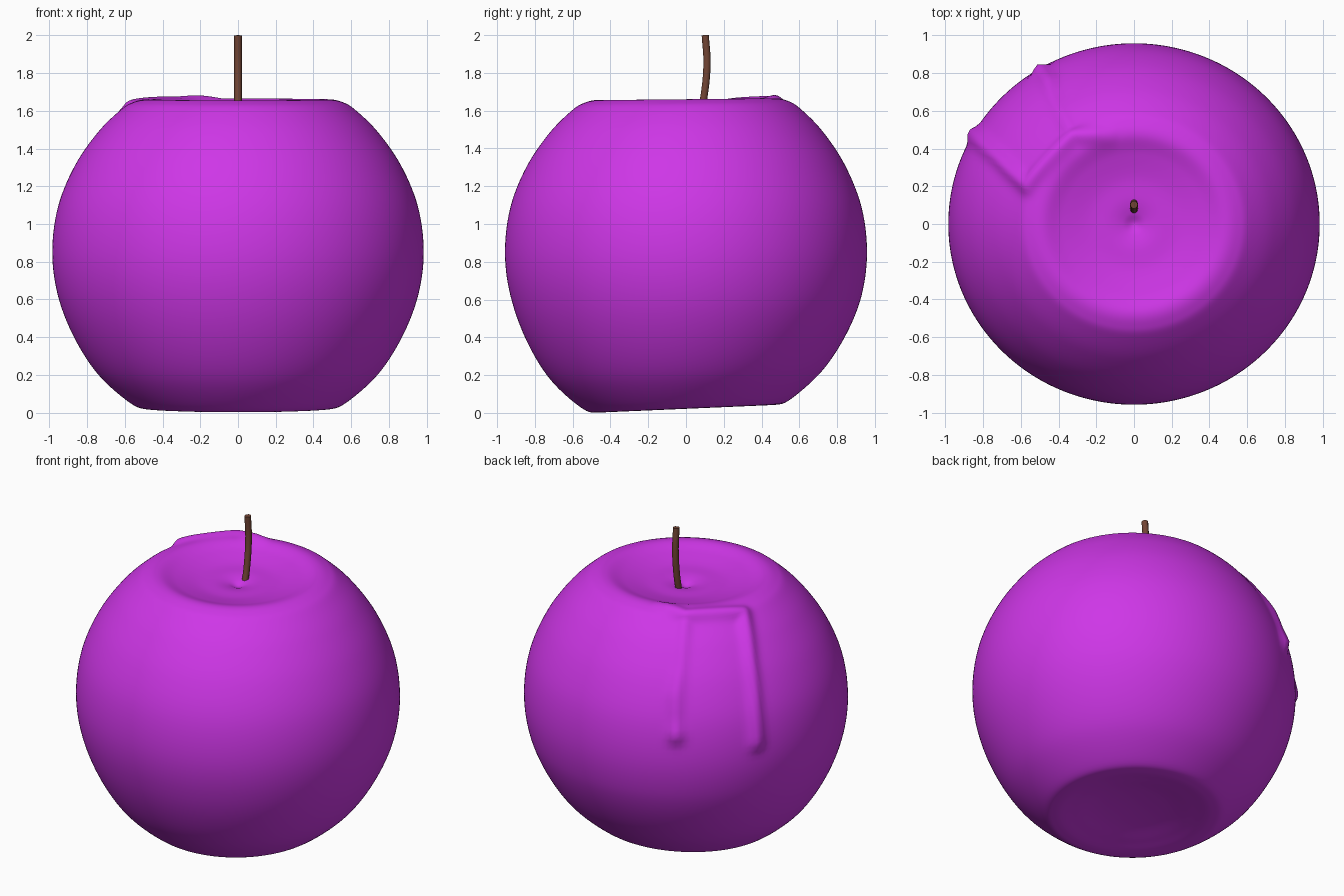
import bpy, bmesh, math
from mathutils import Vector
from mathutils.geometry import intersect_point_line

if "Cube" in bpy.data.objects:
    bpy.data.objects.remove(bpy.data.objects["Cube"])


def material(name, rgb):
    m = bpy.data.materials.new(name)
    m.diffuse_color = (*rgb, 1)
    m.use_nodes = True
    m.node_tree.nodes["Principled BSDF"].inputs["Base Color"].default_value = m.diffuse_color
    return m


def catmull(pts, n):
    """Smooth a list of (r, z) points with n steps per span."""
    p = [Vector(q) for q in pts]
    p = [Vector((-p[1].x, p[1].y))] + p + [Vector((-p[-2].x, p[-2].y))]
    out = []
    for a, b, c, d in zip(p, p[1:], p[2:], p[3:]):
        for i in range(n):
            t = i / n
            out.append(0.5 * (2 * b + (c - a) * t + (2 * a - 5 * b + 4 * c - d) * t ** 2
                              + (3 * b - a - 3 * c + d) * t ** 3))
    return out + [p[-2]]


# Body profile, bottom dimple to top dimple
PROFILE = [(0, .07), (.2, .06), (.36, .036), (.48, .022), (.57, .05), (.74, .20),
           (.87, .40), (.955, .62), (.985, .85), (.955, 1.09), (.865, 1.31),
           (.74, 1.49), (.62, 1.607), (.555, 1.646), (.48, 1.66), (.38, 1.632),
           (.25, 1.605), (.13, 1.598), (.06, 1.585), (0, 1.565)]
SEG = 200
CENTRE = Vector((0, 0, .845))

# Raised ridge on the back left shoulder and its two drips: x, y, z, height, width
RIDGES = [
    [(-.08, .46, 1.655, .0, .04), (-.2, .47, 1.65, .022, .045), (-.32, .46, 1.63, .035, .045),
     (-.55, .2, 1.6, .035, .045)],
    [(-.32, .46, 1.63, .02, .04), (-.42, .65, 1.4, .014, .035), (-.45, .75, 1.25, .025, .045),
     (-.49, .81, 1.12, .022, .035), (-.5, .82, 1.02, .04, .045)],
    [(-.55, .2, 1.6, .035, .045), (-.72, .35, 1.41, .028, .04), (-.83, .45, 1.15, .03, .04),
     (-.86, .48, .94, .035, .045)],
]


def ridge_height(co):
    d = (co - CENTRE).normalized()
    best = 0
    for path in RIDGES:
        for a, b in zip(path, path[1:]):
            pa = (Vector(a[:3]) - CENTRE).normalized()
            pb = (Vector(b[:3]) - CENTRE).normalized()
            q, t = intersect_point_line(d, pa, pb)
            t = min(1, max(0, t))
            dist = (d - pa.lerp(pb, t)).length
            h = a[3] + (b[3] - a[3]) * t
            w = a[4] + (b[4] - a[4]) * t
            best = max(best, h * math.exp(-(dist / w) ** 2))
    return best


# Fruit body
bm = bmesh.new()
prof = catmull(PROFILE, 7)
rings = []
for r, z in prof[1:-1]:
    ring = []
    for i in range(SEG):
        a = 2 * math.pi * i / SEG
        x, y = r * math.cos(a), r * math.sin(a) * .973
        tilt = .045 * y * max(0, 1 - z / .6) + .01 * y * max(0, (z - 1.2) / .46)
        ring.append(bm.verts.new((x, y, z + tilt)))
    rings.append(ring)
low = bm.verts.new((0, 0, prof[0].y))
top = bm.verts.new((0, 0, prof[-1].y))
for i in range(SEG):
    j = (i + 1) % SEG
    bm.faces.new((low, rings[0][j], rings[0][i]))
    bm.faces.new((top, rings[-1][i], rings[-1][j]))
    for a, b in zip(rings, rings[1:]):
        bm.faces.new((a[i], a[j], b[j], b[i]))
bm.normal_update()
moves = [(v, v.normal * ridge_height(v.co)) for v in bm.verts if v.co.x < .1 and v.co.y > 0]
for v, m in moves:
    v.co += m
for f in bm.faces:
    f.smooth = True
mesh = bpy.data.meshes.new("fruit_body")
bm.to_mesh(mesh)
bm.free()
body = bpy.data.objects.new("fruit_body", mesh)
bpy.context.collection.objects.link(body)
mesh.materials.append(material("purple_skin", (.62, .037, .8)))

# Bent stem
curve = bpy.data.curves.new("stem", 'CURVE')
curve.dimensions = '3D'
curve.bevel_depth = .02
curve.bevel_resolution = 3
curve.use_fill_caps = True
sp = curve.splines.new('BEZIER')
STEM = [(0, .07, 1.55), (0, .096, 1.68), (0, .111, 1.85), (0, .102, 2.0)]
sp.bezier_points.add(len(STEM) - 1)
for bp, co in zip(sp.bezier_points, STEM):
    bp.co = co
    bp.handle_left_type = bp.handle_right_type = 'AUTO'
stem = bpy.data.objects.new("stem", curve)
bpy.context.collection.objects.link(stem)
curve.materials.append(material("brown_stem", (.17, .06, .035)))
